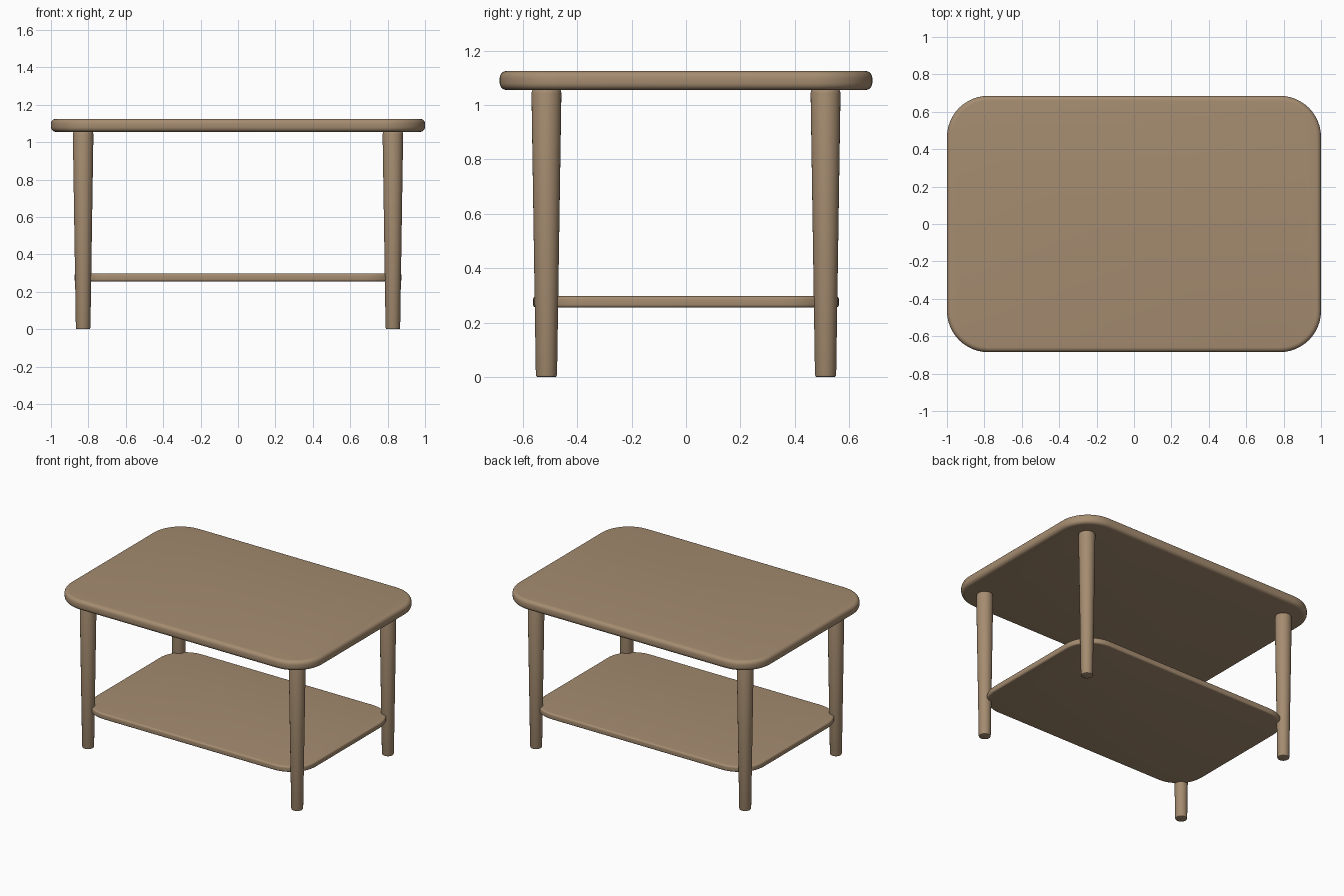
import bpy, bmesh, math

if "Cube" in bpy.data.objects:
    bpy.data.objects.remove(bpy.data.objects["Cube"])

wood = bpy.data.materials.new("warm_wood")
wood.diffuse_color = (0.376, 0.262, 0.162, 1)
wood.use_nodes = True
wood.node_tree.nodes["Principled BSDF"].inputs["Base Color"].default_value = wood.diffuse_color


def finish(name, bm):
    bmesh.ops.recalc_face_normals(bm, faces=bm.faces)
    me = bpy.data.meshes.new(name)
    bm.to_mesh(me)
    bm.free()
    me.materials.append(wood)
    ob = bpy.data.objects.new(name, me)
    bpy.context.collection.objects.link(ob)
    bpy.ops.object.select_all(action='DESELECT')
    ob.select_set(True)
    bpy.context.view_layer.objects.active = ob
    bpy.ops.object.shade_smooth_by_angle(angle=math.radians(35))
    return ob


def loft(name, rings):
    """Skin matching closed rings and cap both ends."""
    bm = bmesh.new()
    loops = [[bm.verts.new(p) for p in ring] for ring in rings]
    n = len(loops[0])
    for a, b in zip(loops, loops[1:]):
        for i in range(n):
            j = (i + 1) % n
            bm.faces.new((a[i], a[j], b[j], b[i]))
    bm.faces.new(loops[0][::-1])
    bm.faces.new(loops[-1])
    return finish(name, bm)


def board(name, hx, hy, z0, z1, corner, edge, segs=12, steps=5):
    """Rounded-corner slab with rounded upper and lower edges."""
    def ring(inset, z):
        pts = []
        for q, (sx, sy) in enumerate(((1, 1), (-1, 1), (-1, -1), (1, -1))):
            for k in range(segs + 1):
                a = math.pi / 2 * (q + k / segs)
                r = corner - inset
                pts.append((sx * (hx - corner) + r * math.cos(a),
                            sy * (hy - corner) + r * math.sin(a), z))
        return pts

    arc = [math.pi / 2 * k / steps for k in range(steps + 1)]
    low = [ring(edge * (1 - math.sin(a)), z0 + edge * (1 - math.cos(a))) for a in arc]
    high = [ring(edge * (1 - math.sin(a)), z1 - edge * (1 - math.cos(a))) for a in reversed(arc)]
    return loft(name, low + high)


def leg(name, x, y, sides=32):
    """Tapered round leg with softened ends."""
    profile = [(0.033, 0), (0.037, 0.002), (0.039, 0.008), (0.055, 1.044),
               (0.053, 1.052), (0.049, 1.057)]
    rings = [[(x + r * math.cos(2 * math.pi * i / sides),
               y + r * math.sin(2 * math.pi * i / sides), z) for i in range(sides)]
             for r, z in profile]
    return loft(name, rings)


# Slabs
board("table_top", 1.0, 0.685, 1.055, 1.125, 0.22, 0.026)
board("lower_shelf", 0.875, 0.562, 0.255, 0.297, 0.2, 0.012)

# Four legs
for sx, side in ((-1, "left"), (1, "right")):
    for sy, end in ((-1, "front"), (1, "back")):
        leg(f"{end}_{side}_leg", sx * 0.828, sy * 0.513)
